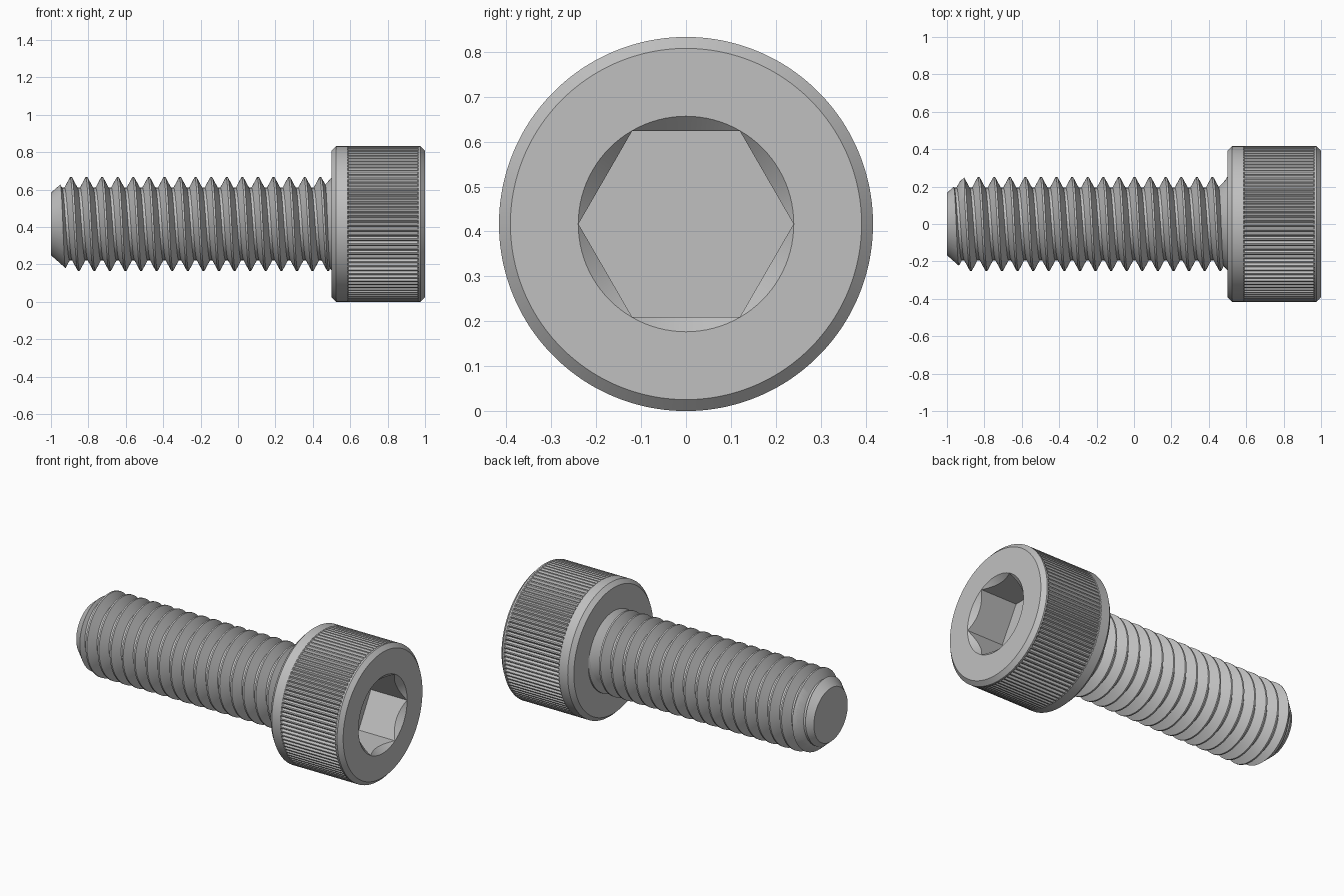
import bpy, bmesh
from math import cos, sin, tau

R = 0.4165                 # head radius, also the height of the screw axis
PITCH = 1 / 12
CREST_R, ROOT_R = 0.25, 0.194

if "Cube" in bpy.data.objects:
    bpy.data.objects.remove(bpy.data.objects["Cube"])

steel = bpy.data.materials.new("grey_steel")
steel.use_nodes = True
steel.diffuse_color = (0.53, 0.53, 0.53, 1)
steel.node_tree.nodes["Principled BSDF"].inputs["Base Color"].default_value = steel.diffuse_color


def point(x, r, a):
    """Point at distance r and angle a around the screw axis."""
    return (x, r * cos(a), R + r * sin(a))


def finish(bm, name):
    bmesh.ops.recalc_face_normals(bm, faces=bm.faces)
    mesh = bpy.data.meshes.new(name)
    bm.to_mesh(mesh)
    bm.free()
    mesh.materials.append(steel)
    obj = bpy.data.objects.new(name, mesh)
    bpy.context.collection.objects.link(obj)
    return obj


def loft(name, rings):
    """Capped skin over rings with equal point counts."""
    bm = bmesh.new()
    loops = [[bm.verts.new(p) for p in ring] for ring in rings]
    n = len(loops[0])
    for a, b in zip(loops, loops[1:]):
        for j in range(n):
            k = (j + 1) % n
            bm.faces.new((a[j], a[k], b[k], b[j]))
    bm.faces.new(loops[0])
    bm.faces.new(loops[-1])
    return finish(bm, name)


def lathe(name, profile, sides=96):
    return loft(name, [[point(x, r, tau * j / sides) for j in range(sides)]
                       for x, r in profile])


def activate(obj):
    bpy.ops.object.select_all(action='DESELECT')
    obj.select_set(True)
    bpy.context.view_layer.objects.active = obj


def cut(obj, tool, operation):
    """Apply a boolean and discard the tool."""
    mod = obj.modifiers.new("cut", 'BOOLEAN')
    mod.object, mod.operation, mod.solver = tool, operation, 'EXACT'
    activate(obj)
    bpy.ops.object.modifier_apply(modifier=mod.name)
    bpy.data.objects.remove(tool)


def helical_thread(name, start, turns, sides=96):
    """Right-handed thread, skinned along the helix and capped."""
    section = [(-0.005, CREST_R), (0.005, CREST_R),
               (PITCH / 2 - 0.007, ROOT_R), (PITCH / 2 + 0.007, ROOT_R)]
    bm = bmesh.new()
    rows = []
    for t in range(turns):
        for dx, r in section:
            rows.append([bm.verts.new(point(start + PITCH * (t + j / sides) + dx, r,
                                            tau * j / sides)) for j in range(sides)])
    step = len(section)
    for i in range(len(rows) - 1):
        for j in range(sides):
            if j < sides - 1:
                far = rows[i][j + 1], rows[i + 1][j + 1]
            elif i + 1 + step < len(rows):
                far = rows[i + step][0], rows[i + 1 + step][0]
            else:
                continue
            bm.faces.new((rows[i][j], rows[i + 1][j], far[1], far[0]))
    # Close both stepped ends with fans around the axis
    rims = [e for e in bm.edges if e.is_boundary]
    middle = start + PITCH * turns / 2
    for side in (-1, 1):
        rim = [e for e in rims if (e.verts[0].co.x - middle) * side > 0]
        xs = [v.co.x for e in rim for v in e.verts]
        hub = bm.verts.new(point((min(xs) + max(xs)) / 2, 0, 0))
        for e in rim:
            bm.faces.new((e.verts[0], e.verts[1], hub))
    return finish(bm, name)


# Threaded shaft, trimmed to length with a chamfered tip
shaft = helical_thread("threaded_shaft", -0.914 - 3 * PITCH, 23)
trim = lathe("shaft_trim", [(-1, 0.167), (-0.88, 0.273), (0.52, 0.273)])
cut(shaft, trim, 'INTERSECT')

# Flared neck under the head
neck = lathe("shaft_neck", [(0.44, 0.18), (0.455, 0.2), (0.503, 0.25), (0.52, 0.25)])

# Head: chamfered collar, knurled grip and chamfered rim
TEETH = 100


def head_ring(x, r, groove):
    ring = []
    for t in range(TEETH):
        for f, depth in ((0, 0), (0.3, 0), (0.65, groove)):
            ring.append(point(x, r - depth, tau * (t + f) / TEETH))
    return ring


head = loft("socket_head", [head_ring(*s) for s in (
    (0.5, 0.392, 0), (0.525, R, 0), (0.585, R, 0), (0.59, R, 0.011),
    (0.96, R, 0.011), (0.966, R, 0), (0.976, R, 0), (1, 0.391, 0))])

# Hexagonal socket with a conical lead-in
cut(head, lathe("hex_cutter", [(0.75, 0.2395), (1.1, 0.2395)], 6), 'DIFFERENCE')
cut(head, lathe("countersink_cutter", [(0.95, 0.19), (1.05, 0.29)]), 'DIFFERENCE')

for part in (shaft, neck, head):
    activate(part)
    bpy.ops.object.shade_smooth_by_angle(angle=0.45)
